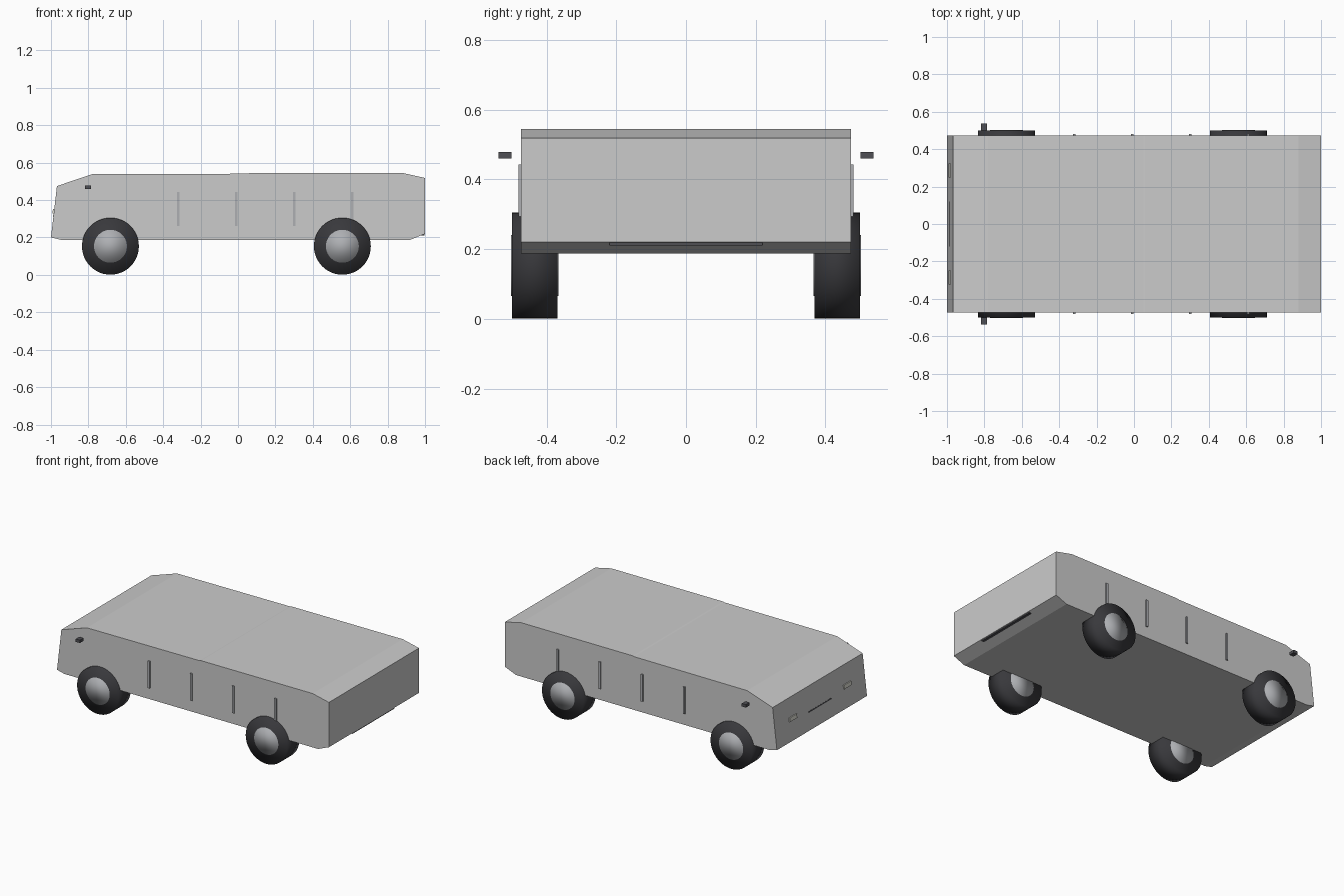
import bpy, bmesh
from math import pi, atan2
from mathutils import Matrix

if "Cube" in bpy.data.objects:
    bpy.data.objects.remove(bpy.data.objects["Cube"])


def material(name, rgb):
    m = bpy.data.materials.new(name)
    m.diffuse_color = (*rgb, 1)
    m.use_nodes = True
    m.node_tree.nodes["Principled BSDF"].inputs["Base Color"].default_value = m.diffuse_color
    return m


RUBBER = material("rubber", (0.04, 0.04, 0.045))
METAL = material("metal", (0.42, 0.43, 0.45))
DARK = material("dark_trim", (0.08, 0.08, 0.09))
LAMP = material("lamp", (0.75, 0.75, 0.68))


def finish(name, bm, mat=None, smooth=False):
    bmesh.ops.recalc_face_normals(bm, faces=bm.faces)
    for f in bm.faces:
        f.smooth = smooth
    me = bpy.data.meshes.new(name)
    bm.to_mesh(me)
    bm.free()
    if mat:
        me.materials.append(mat)
    ob = bpy.data.objects.new(name, me)
    bpy.context.collection.objects.link(ob)
    return ob


def box(name, centre, size, mat=None, tilt=0):
    bm = bmesh.new()
    bmesh.ops.create_cube(bm, size=1, matrix=Matrix.Translation(centre)
                          @ Matrix.Rotation(tilt, 4, 'Y') @ Matrix.Diagonal((*size, 1)))
    return finish(name, bm, mat)


def disc(name, centre, radius, width, mat):
    bm = bmesh.new()
    bmesh.ops.create_cone(bm, cap_ends=True, segments=48, radius1=radius, radius2=radius,
                          depth=width, matrix=Matrix.Translation(centre)
                          @ Matrix.Rotation(pi / 2, 4, 'X'))
    return finish(name, bm, mat, smooth=True)


# Body: side profile extruded across the width
PROFILE = [(-1.0, 0.2), (-0.968, 0.475), (-0.78, 0.538), (0.05, 0.541), (0.06, 0.544),
           (0.88, 0.545), (1.0, 0.518), (1.0, 0.22), (0.92, 0.187), (-0.945, 0.187)]
HALF = 0.473
bm = bmesh.new()
side = bm.faces.new([bm.verts.new((x, -HALF, z)) for x, z in PROFILE])
new = bmesh.ops.extrude_face_region(bm, geom=[side])["geom"]
bmesh.ops.translate(bm, vec=(0, 2 * HALF, 0),
                    verts=[v for v in new if isinstance(v, bmesh.types.BMVert)])
if not any(f.calc_center_median().y < -HALF + 0.01 for f in bm.faces):
    bm.faces.new([v for v in bm.verts if v.co.y < 0])
finish("body", bm)

nose_tilt = atan2(0.032, 0.275)
for s in (-1, 1):
    # Wheels: tyre with a hub showing on both sides
    for label, x in (("front", -0.682), ("rear", 0.558)):
        disc(label + "_tyre", (x, s * 0.434, 0.153), 0.152, 0.13, RUBBER)
        disc(label + "_hub", (x, s * 0.434, 0.153), 0.088, 0.136, METAL)
    # Upright door handles
    for x in (-0.32, -0.01, 0.3, 0.61):
        box("door_handle", (x, s * 0.474, 0.352), (0.014, 0.014, 0.18), METAL)
    # Mirrors
    box("mirror", (-0.802, s * 0.519, 0.469), (0.031, 0.038, 0.019), DARK)
    # Headlights
    box("headlight", (-0.984, s * 0.285, 0.34), (0.014, 0.075, 0.026), LAMP, nose_tilt)

# Nose slot and tail bar
box("nose_slot", (-0.985, 0, 0.315), (0.006, 0.24, 0.008), DARK, nose_tilt)
box("tail_bar", (0.985, 0, 0.215), (0.022, 0.44, 0.008), DARK)
